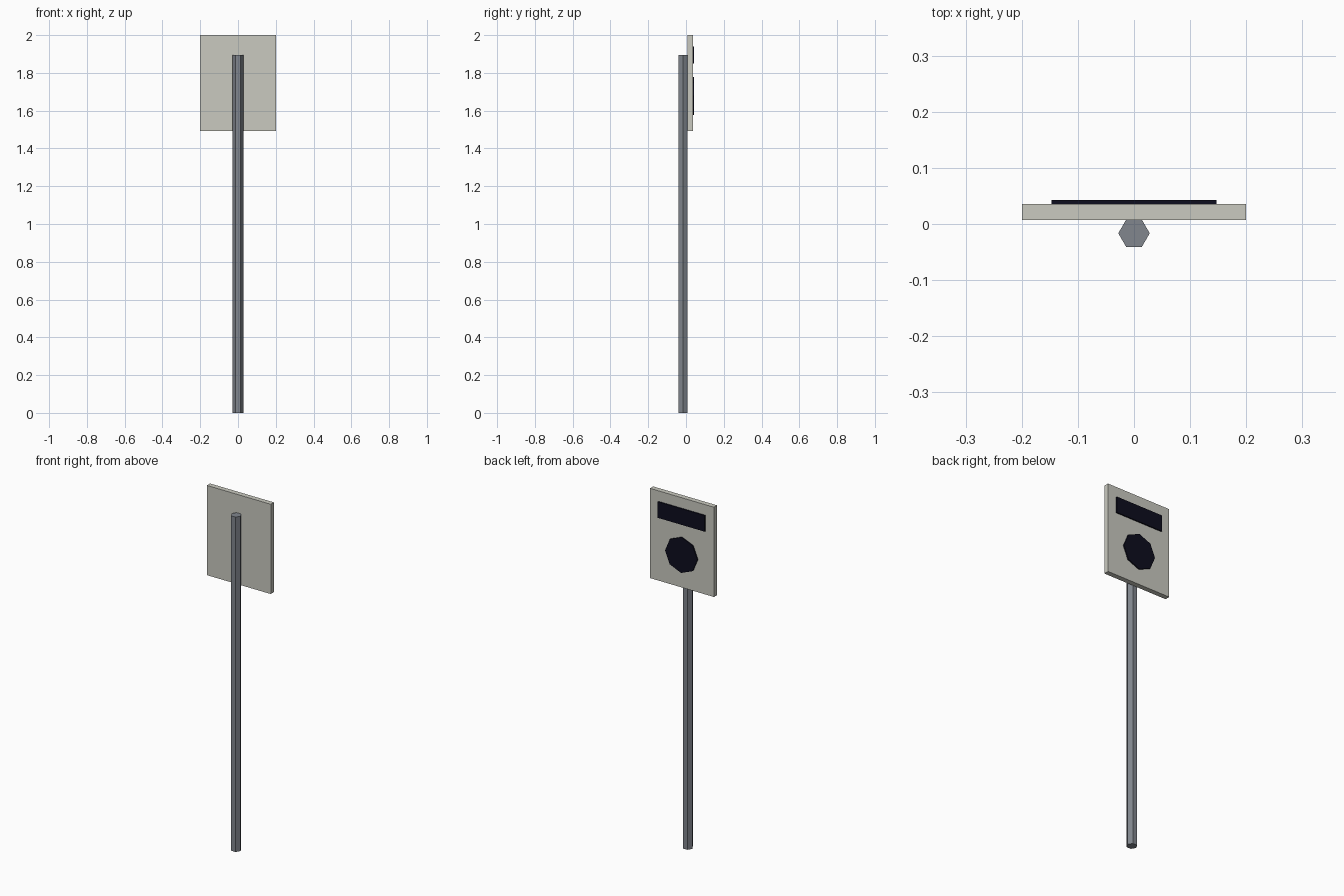
import bpy
import math

if "Cube" in bpy.data.objects:
    bpy.data.objects.remove(bpy.data.objects["Cube"])


def material(name, rgb):
    m = bpy.data.materials.new(name)
    m.diffuse_color = (*rgb, 1.0)
    m.use_nodes = True
    m.node_tree.nodes["Principled BSDF"].inputs["Base Color"].default_value = m.diffuse_color
    return m


panel_grey = material("warm light grey", (0.59, 0.59, 0.53))
steel_grey = material("steel grey", (0.22, 0.24, 0.27))
dark_navy = material("dark navy", (0.004, 0.004, 0.013))


def finish(name, mat):
    obj = bpy.context.object
    obj.name = name
    obj.data.materials.append(mat)
    bpy.ops.object.transform_apply(location=False, rotation=True, scale=True)
    return obj


def box(name, x, y, z, mat):
    """Box from (min, max) ranges along each axis."""
    spans = (x, y, z)
    bpy.ops.mesh.primitive_cube_add(size=1, location=[(a + b) / 2 for a, b in spans])
    bpy.context.object.scale = [b - a for a, b in spans]
    return finish(name, mat)


def prism(name, sides, radius, depth, location, rotation, mat):
    bpy.ops.mesh.primitive_cylinder_add(vertices=sides, radius=radius, depth=depth,
                                        location=location, rotation=rotation)
    return finish(name, mat)


# Six-sided post with flat sides facing front and back
prism("post", 6, 0.028, 1.896, (0, -0.0165, 0.948), (0, 0, math.pi / 6), steel_grey)

# Housing panel mounted behind the post
box("panel", (-0.2, 0.2), (0.0075, 0.036), (1.492, 2.0), panel_grey)

# Dark display window on the back of the panel
box("display_window", (-0.147, 0.147), (0.035, 0.043), (1.85, 1.941), dark_navy)

# Eight-sided lens plate below the window
prism("lens_plate", 8, 0.101, 0.008, (0, 0.039, 1.678), (math.pi / 2, 0, 0), dark_navy)
